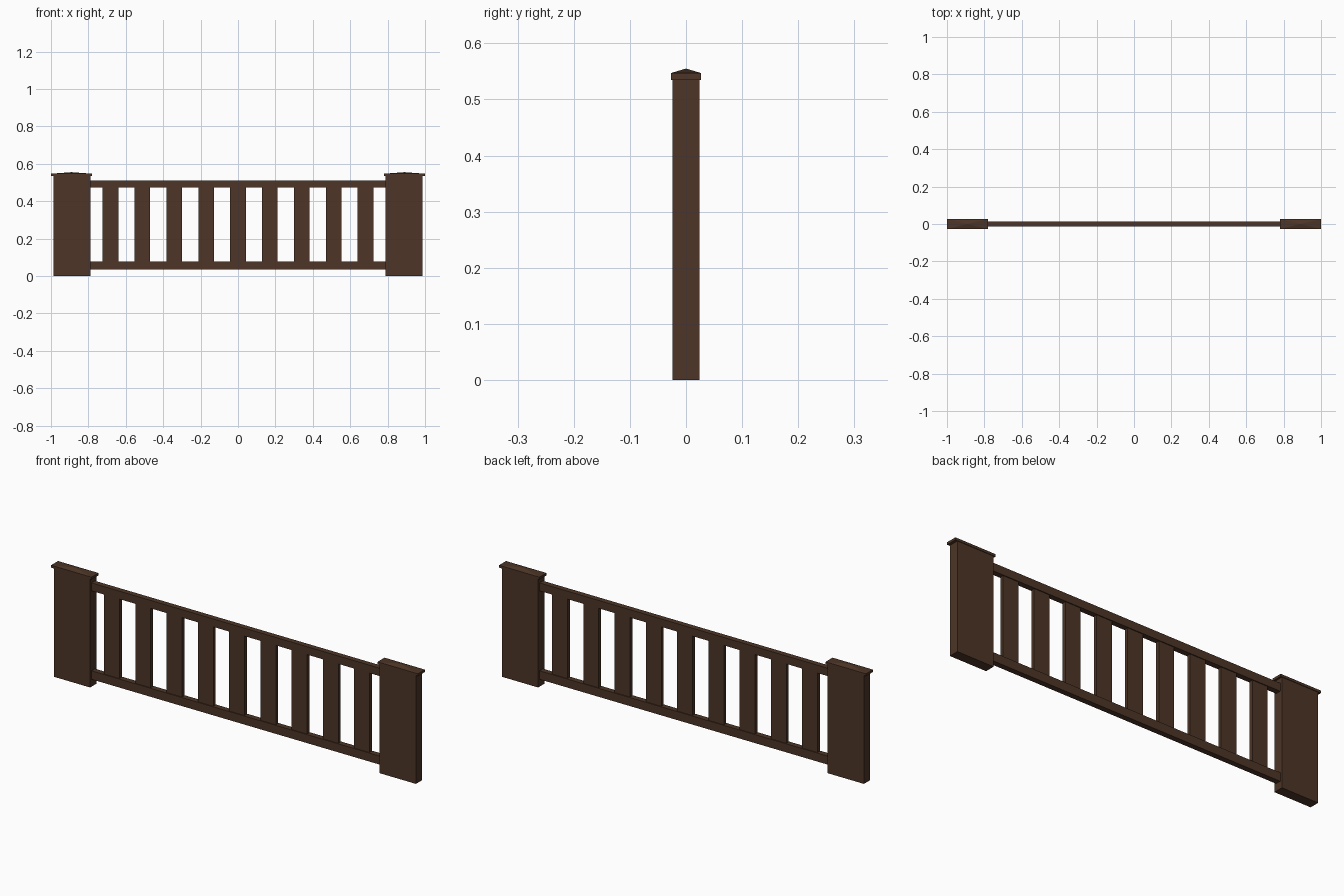
import bpy, bmesh

if "Cube" in bpy.data.objects:
    bpy.data.objects.remove(bpy.data.objects["Cube"])

wood = bpy.data.materials.new("dark_wood")
wood.diffuse_color = (0.075, 0.036, 0.02, 1)
wood.use_nodes = True
wood.node_tree.nodes["Principled BSDF"].inputs["Base Color"].default_value = wood.diffuse_color


def finish(name, bm):
    bmesh.ops.recalc_face_normals(bm, faces=bm.faces)
    me = bpy.data.meshes.new(name)
    bm.to_mesh(me)
    bm.free()
    me.materials.append(wood)
    ob = bpy.data.objects.new(name, me)
    bpy.context.collection.objects.link(ob)
    return ob


def box(name, x, w, d, z0, z1):
    bm = bmesh.new()
    bmesh.ops.create_cube(bm, size=1)
    for v in bm.verts:
        v.co = (x + v.co.x * w, v.co.y * d, z0 + (v.co.z + 0.5) * (z1 - z0))
    return finish(name, bm)


def cap(name, x, w, d, z0, z1, peak):
    # slab whose top face is poked up into a low pyramid
    bm = bmesh.new()
    bmesh.ops.create_cube(bm, size=1)
    for v in bm.verts:
        v.co = (x + v.co.x * w, v.co.y * d, z0 + (v.co.z + 0.5) * (z1 - z0))
    bm.faces.ensure_lookup_table()
    top = max(bm.faces, key=lambda f: f.calc_center_median().z)
    tip = bmesh.ops.poke(bm, faces=[top])["verts"][0]
    tip.co.z = peak
    return finish(name, bm)


# end posts with pyramid caps
for side, s in (("left", -1), ("right", 1)):
    box(f"{side}_post", s * 0.888, 0.198, 0.049, 0, 0.535)
    cap(f"{side}_post_cap", s * 0.89, 0.22, 0.054, 0.535, 0.547, 0.555)

# horizontal rails
box("top_rail", 0, 1.58, 0.027, 0.472, 0.511)
box("bottom_rail", 0, 1.58, 0.027, 0.036, 0.078)

# flat balusters
for i in range(9):
    box(f"baluster_{i + 1}", (i - 4) * 0.1705, 0.084, 0.018, 0.07, 0.48)
